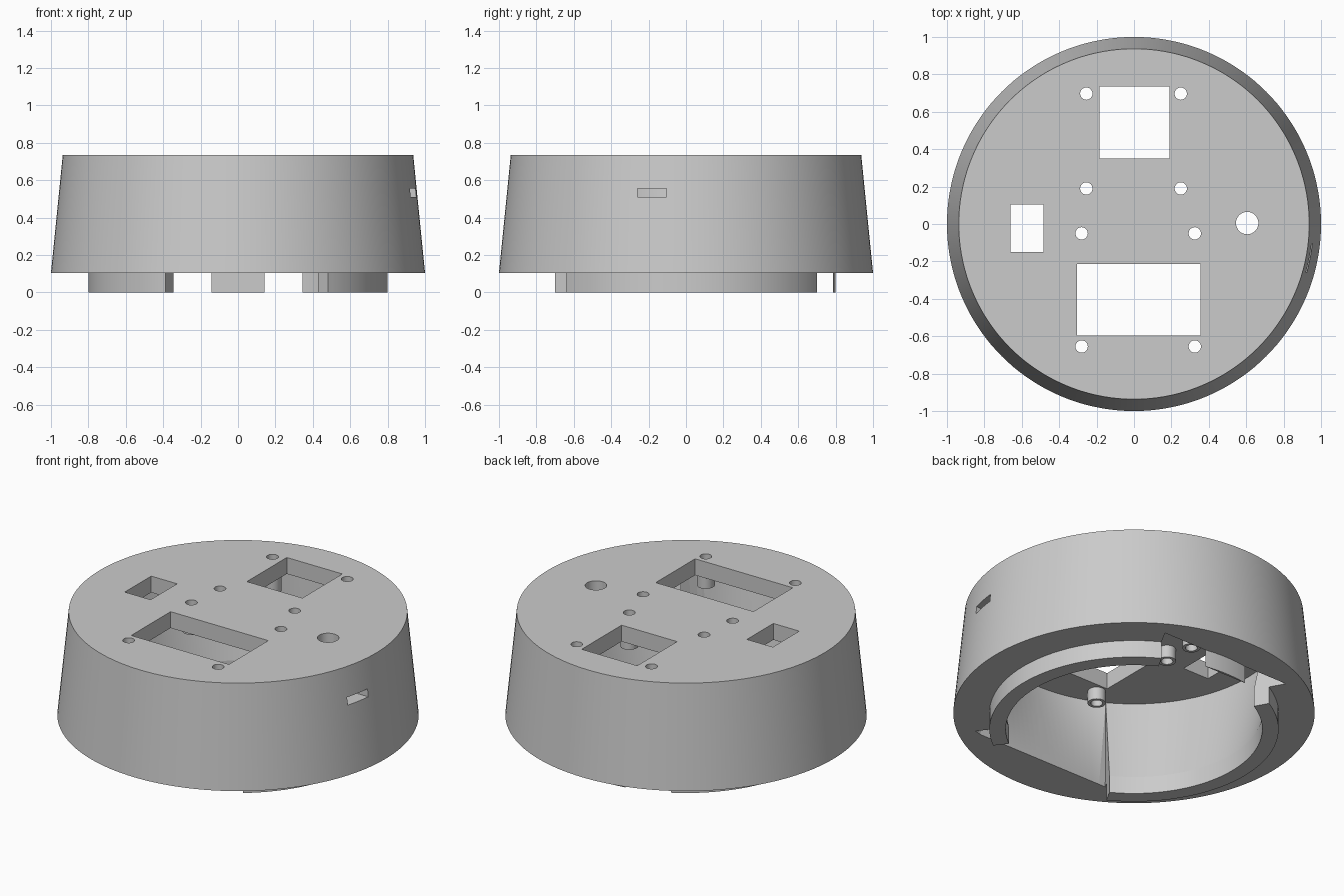
import bpy, bmesh
from math import radians, sin, cos, pi, asin, atan2

if "Cube" in bpy.data.objects:
    bpy.data.objects.remove(bpy.data.objects["Cube"])

grey = bpy.data.materials.new("light grey")
grey.use_nodes = True
tone = (0.6, 0.6, 0.6, 1)
grey.diffuse_color = tone
grey.node_tree.nodes["Principled BSDF"].inputs["Base Color"].default_value = tone

BASE, TOP, CEILING = 0.105, 0.735, 0.635
TAB_IN, TAB_OUT = 0.71, 0.80


def polar(angle, r):
    return (r * cos(angle), r * sin(angle))


def arc(start, end, r, steps=48):
    return [polar(start + (end - start) * i / steps, r) for i in range(steps + 1)]


def make(name, bm):
    bmesh.ops.recalc_face_normals(bm, faces=bm.faces[:])
    mesh = bpy.data.meshes.new(name)
    bm.to_mesh(mesh)
    bm.free()
    mesh.materials.append(grey)
    ob = bpy.data.objects.new(name, mesh)
    bpy.context.collection.objects.link(ob)
    return ob


def add_loft(bm, lower, upper, z0, z1):
    """Closed solid between two outlines with equal point counts."""
    a = [bm.verts.new((x, y, z0)) for x, y in lower]
    b = [bm.verts.new((x, y, z1)) for x, y in upper]
    bm.faces.new(a)
    bm.faces.new(b)
    for i in range(len(a)):
        j = (i + 1) % len(a)
        bm.faces.new((a[i], a[j], b[j], b[i]))


def solid(name, lower, upper, z0, z1):
    bm = bmesh.new()
    add_loft(bm, lower, upper, z0, z1)
    return make(name, bm)


def rect(x0, x1, y0, y1):
    return [(x0, y0), (x1, y0), (x1, y1), (x0, y1)]


def circle(x, y, r, n=24):
    return [(x + r * cos(2 * pi * i / n), y + r * sin(2 * pi * i / n)) for i in range(n)]


def cut(target, cutter):
    cutter.hide_render = True
    mod = target.modifiers.new("cut", "BOOLEAN")
    mod.operation, mod.solver, mod.object = "DIFFERENCE", "EXACT", cutter
    bpy.context.view_layer.objects.active = target
    bpy.ops.object.modifier_apply(modifier=mod.name)
    bpy.data.objects.remove(cutter)


# Tapered round housing
housing = solid("housing", circle(0, 0, 1, 144), circle(0, 0, 0.937, 144), BASE, TOP)

# Flared cavity: round behind the two tabs, flat walls in the front and back gaps
tab_right = (radians(-53), radians(61))
tab_left = (radians(119), radians(241))
lower = arc(*tab_right, TAB_IN)
for a0, a1, y, tab in ((tab_right[1], tab_left[0], 0.787, tab_left),
                       (tab_left[1], tab_right[0] + 2 * pi, -0.73, None)):
    for i in range(25):
        a = a0 + (a1 - a0) * i / 24
        lower.append(polar(a, min(y / sin(a), 0.90)))
    if tab:
        lower += arc(*tab, TAB_IN)
upper = [polar(atan2(y, x), 0.82) for x, y in lower]
bm = bmesh.new()
below = 0.06
flare = (0.82 - TAB_IN) / (CEILING - BASE)
add_loft(bm, lower, upper, BASE, CEILING)
bmesh.ops.remove_doubles(bm, verts=bm.verts[:], dist=1e-4)
floor = [f for f in bm.faces if all(abs(v.co.z - BASE) < 1e-5 for v in f.verts)]
# Extend the mouth of the cutter straight down
ext = bmesh.ops.extrude_face_region(bm, geom=floor)
for v in ext["geom"]:
    if isinstance(v, bmesh.types.BMVert):
        v.co.z -= below
bmesh.ops.delete(bm, geom=[f for f in floor if f.is_valid], context="FACES_ONLY")
bmesh.ops.triangulate(bm, faces=bm.faces[:])
cut(housing, make("cavity_cutter", bm))

# Openings through the top plate and the slot in the side
posts = [(x, y, 0.53) for x in (-0.255, 0.25) for y in (0.19, 0.697)]
posts += [(x, y, 0.56) for x in (-0.28, 0.325) for y in (-0.655, -0.05)]
bm = bmesh.new()
shapes = [rect(-0.185, 0.19, 0.35, 0.735), rect(-0.305, 0.355, -0.595, -0.215),
          rect(-0.66, -0.485, -0.15, 0.105), circle(0.605, 0.005, 0.06, 32)]
shapes += [circle(x, y, 0.033) for x, y, z in posts]
for s in shapes:
    add_loft(bm, s, s, CEILING - 0.03, TOP + 0.1)
slot = rect(0.72, 1.1, -0.26, -0.105)
add_loft(bm, slot, slot, 0.51, 0.557)
cut(housing, make("opening_cutter", bm))

# Locking tabs under the housing
for name, (a0, a1) in (("tab_right", tab_right), ("tab_left", tab_left)):
    outline = arc(a0, a1, TAB_OUT) + arc(a1, a0, TAB_IN)
    solid(name, outline, outline, 0, BASE)
half = asin(0.143 / TAB_OUT)
sliver = arc(pi / 2 - half, pi / 2 + half, TAB_OUT, 12)
solid("back_tab", sliver, sliver, 0, BASE)

# Hollow screw posts hanging from the top plate
for i, (x, y, z) in enumerate(posts):
    bm = bmesh.new()
    ring = [bm.verts.new((x + r, y, h)) for r, h in
            ((0.033, z), (0.05, z), (0.05, CEILING), (0.033, CEILING))]
    edges = [bm.edges.new((ring[k], ring[(k + 1) % 4])) for k in range(4)]
    bmesh.ops.spin(bm, geom=ring + edges, cent=(x, y, 0), axis=(0, 0, 1),
                   angle=2 * pi, steps=24, use_merge=True)
    bmesh.ops.remove_doubles(bm, verts=bm.verts[:], dist=1e-5)
    make("screw_post_%d" % (i + 1), bm)

# Smooth round walls, keep hard edges
for ob in bpy.context.collection.objects:
    if ob.type == "MESH":
        ob.select_set(True)
        bpy.context.view_layer.objects.active = ob
bpy.ops.object.shade_smooth_by_angle(angle=radians(25))
